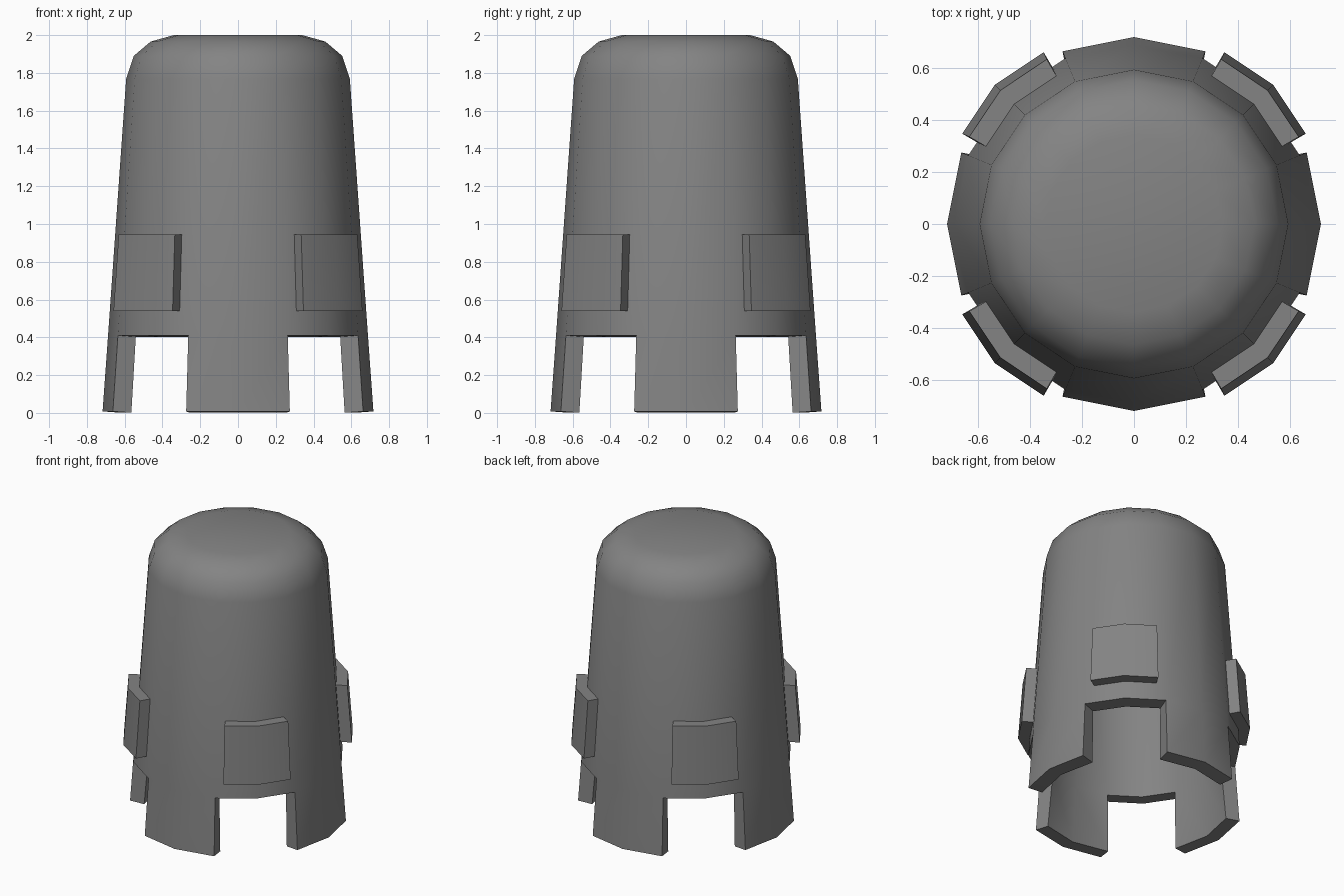
import bpy, bmesh
from math import sin, cos, tan, pi, radians

if "Cube" in bpy.data.objects:
    bpy.data.objects.remove(bpy.data.objects["Cube"])

SIDES = 16
grey = bpy.data.materials.new("dark_grey")
grey.diffuse_color = (0.23, 0.23, 0.23, 1)
grey.use_nodes = True
grey.node_tree.nodes["Principled BSDF"].inputs["Base Color"].default_value = grey.diffuse_color


def finish(name, bm):
    bmesh.ops.recalc_face_normals(bm, faces=bm.faces)
    mesh = bpy.data.meshes.new(name)
    bm.to_mesh(mesh)
    bm.free()
    mesh.materials.append(grey)
    obj = bpy.data.objects.new(name, mesh)
    bpy.context.collection.objects.link(obj)
    return obj


def smooth(obj):
    bpy.ops.object.select_all(action='DESELECT')
    bpy.context.view_layer.objects.active = obj
    obj.select_set(True)
    bpy.ops.object.shade_smooth_by_angle(angle=radians(50))


# Domed shell: stacked 16-sided rings, lowest band left open at the diagonals
profile = [(0.717, 0.008), (0.688, 0.41), (0.592, 1.77),
           (0.552, 1.89), (0.462, 1.966), (0.34, 2.0)]
bm = bmesh.new()
rings = [[bm.verts.new((r * cos(2 * pi * i / SIDES), r * sin(2 * pi * i / SIDES), z))
          for i in range(SIDES)] for r, z in profile]
for level, (low, high) in enumerate(zip(rings, rings[1:])):
    for i in range(SIDES):
        if level == 0 and i % 4 in (1, 2):
            continue
        j = (i + 1) % SIDES
        bm.faces.new((low[i], low[j], high[j], high[i]))
bm.faces.new(rings[-1])
for v in [v for v in bm.verts if not v.link_faces]:
    bm.verts.remove(v)
shell = finish("domed_shell", bm)
wall = shell.modifiers.new("wall", 'SOLIDIFY')
wall.thickness = 0.1
wall.offset = -1
bpy.context.view_layer.objects.active = shell
shell.select_set(True)
bpy.ops.object.modifier_apply(modifier="wall")
smooth(shell)

# Four raised pads above the openings, following the faceted wall
depth = 0.11
for k in range(4):
    a = pi / 4 + k * pi / 2
    bm = bmesh.new()
    loops = []
    for z, r, half in ((0.54, 0.755, 0.221), (0.945, 0.725, 0.21)):
        ri, inner = r - depth, half - 0.25 * depth
        t = tan(pi / SIDES)
        pts = [(r - half * t, -half), (r, 0), (r - half * t, half),
               (ri - inner * t, inner), (ri, 0), (ri - inner * t, -inner)]
        loops.append([bm.verts.new((u * cos(a) - v * sin(a), u * sin(a) + v * cos(a), z))
                      for u, v in pts])
    lo, hi = loops
    for i in range(6):
        j = (i + 1) % 6
        bm.faces.new((lo[i], lo[j], hi[j], hi[i]))
    for ring in (lo, hi):
        bm.faces.new((ring[0], ring[1], ring[4], ring[5]))
        bm.faces.new((ring[1], ring[2], ring[3], ring[4]))
    smooth(finish(f"side_pad_{k + 1}", bm))
